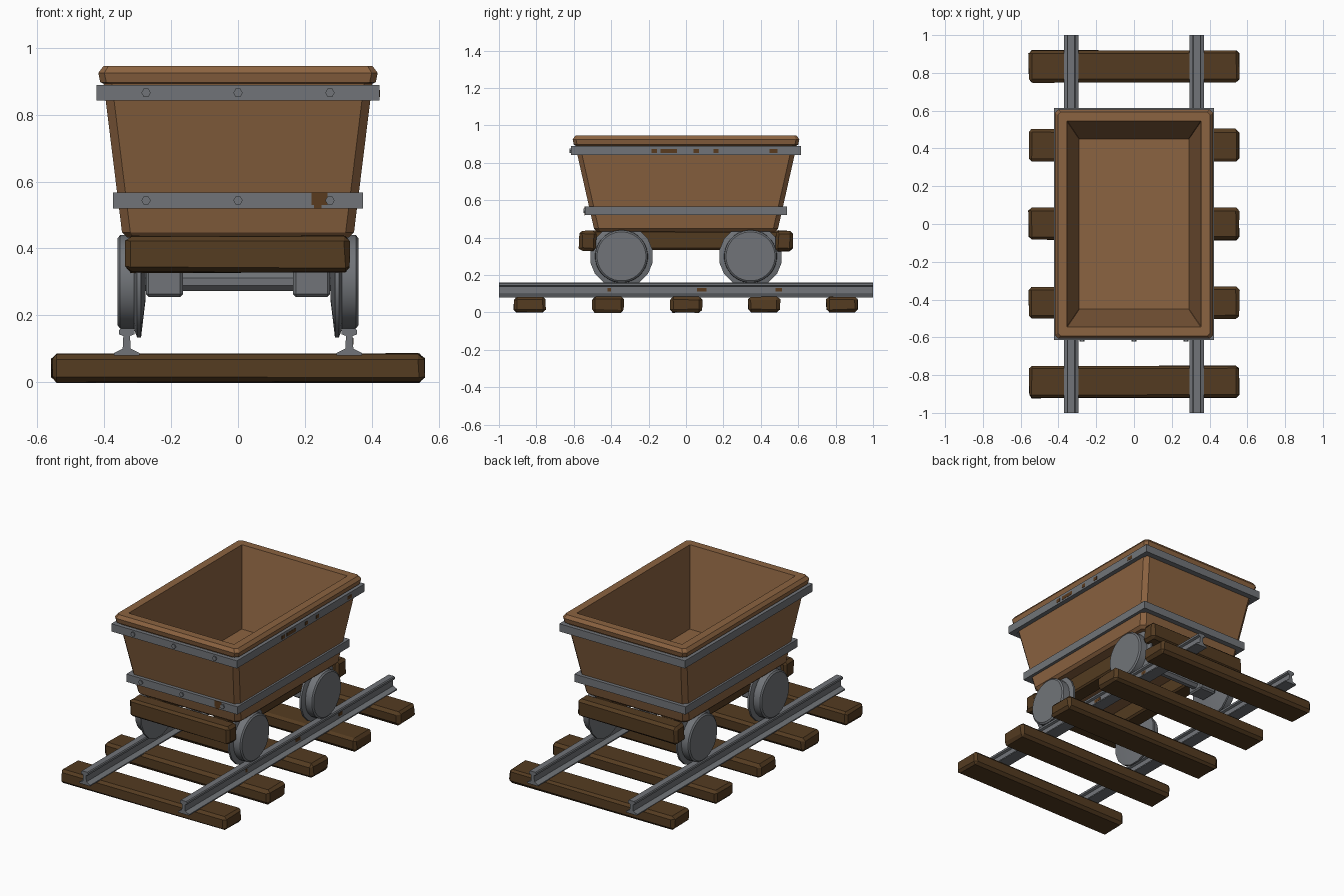
import bpy, bmesh, math, random
from mathutils import Vector

if "Cube" in bpy.data.objects:
    bpy.data.objects.remove(bpy.data.objects["Cube"])

random.seed(4)


def material(name, rgb):
    m = bpy.data.materials.new(name)
    m.diffuse_color = (*rgb, 1)
    m.use_nodes = True
    m.node_tree.nodes["Principled BSDF"].inputs["Base Color"].default_value = m.diffuse_color
    return m


WOOD = material("warm wood", (0.26, 0.125, 0.052))
DARK = material("dark wood", (0.088, 0.044, 0.015))
IRON = material("grey iron", (0.165, 0.175, 0.19))
RUST = material("rust", (0.10, 0.043, 0.013))


def finish(bm, name, mat, smooth=False):
    bmesh.ops.recalc_face_normals(bm, faces=bm.faces[:])
    me = bpy.data.meshes.new(name)
    bm.to_mesh(me)
    bm.free()
    me.materials.append(mat)
    ob = bpy.data.objects.new(name, me)
    bpy.context.collection.objects.link(ob)
    if smooth:
        bpy.ops.object.select_all(action='DESELECT')
        ob.select_set(True)
        bpy.context.view_layer.objects.active = ob
        bpy.ops.object.shade_smooth_by_angle(angle=math.radians(30))
    return ob


def box(name, lo, hi, mat, bevel=0.0, jitter=0.0):
    """Box between two corners, optionally bevelled and slightly uneven."""
    bm = bmesh.new()
    bmesh.ops.create_cube(bm, size=1)
    for v in bm.verts:
        v.co = Vector(lo[i] + (v.co[i] + 0.5) * (hi[i] - lo[i]) for i in range(3))
    if bevel:
        bmesh.ops.bevel(bm, geom=bm.edges[:], offset=bevel, segments=1, affect='EDGES')
    for v in bm.verts:
        v.co += Vector(random.uniform(-jitter, jitter) for _ in range(3))
    return finish(bm, name, mat)


def loft(bm, rings, cap=True, closed=False):
    """Skin a list of equal-length point rings."""
    vs = [[bm.verts.new(p) for p in r] for r in rings]
    n = len(vs[0])
    pairs = list(zip(vs, vs[1:])) + ([(vs[-1], vs[0])] if closed else [])
    for a, b in pairs:
        for i in range(n):
            j = (i + 1) % n
            bm.faces.new((a[i], a[j], b[j], b[i]))
    if cap:
        bm.faces.new(vs[0])
        bm.faces.new(vs[-1])


def chamfered(z, hx, hy, c):
    """Rectangle ring with cut corners."""
    return [(hx, c - hy, z), (hx, hy - c, z), (hx - c, hy, z), (c - hx, hy, z),
            (-hx, hy - c, z), (-hx, c - hy, z), (c - hx, -hy, z), (hx - c, -hy, z)]


def lathe_x(name, profile, sides, y, z, mat):
    """Revolve (x, radius) points round an axis along x."""
    bm = bmesh.new()
    rings = []
    for x, r in profile:
        rings.append([(x, y + r * math.sin(2 * math.pi * (k + .5) / sides),
                       z + r * math.cos(2 * math.pi * (k + .5) / sides)) for k in range(sides)])
    loft(bm, rings)
    return finish(bm, name, mat, smooth=True)


# Sleepers
for i, y in enumerate((-0.835, -0.417, 0, 0.417, 0.835)):
    box(f"sleeper_{i + 1}", (-0.557, y - 0.085, 0.0), (0.557, y + 0.085, 0.085), DARK, 0.016, 0.003)

# Rails
half = [(.038, .08), (.038, .087), (.012, .1), (.01, .138), (.023, .143), (.023, .155), (.018, .16)]
section = half + [(-x, z) for x, z in reversed(half)]
for s, side in ((-1, "left"), (1, "right")):
    bm = bmesh.new()
    loft(bm, [[(s * .333 + x, y, z) for x, z in section] for y in (-1, 1)])
    finish(bm, f"{side}_rail", IRON)

# Wooden bucket: outer wall, lip, inner wall and floor
bm = bmesh.new()
loft(bm, [chamfered(*r) for r in (
    (.432, .33, .475, .02), (.448, .347, .492, .025), (.893, .402, .592, .025),
    (.897, .412, .6, .018), (.925, .418, .606, .018), (.945, .403, .592, .015),
    (.945, .355, .545, .002), (.485, .29, .45, .002))])
finish(bm, "bucket", WOOD)

# Iron bands round the bucket, with bolts on the front
for name, z0, z1, hx, hy in (("upper", .842, .889, .423, .615), ("lower", .52, .567, .374, .54)):
    bm = bmesh.new()
    loft(bm, [[(sx * (hx - t), sy * (hy - t), z) for sx, sy in ((1, -1), (1, 1), (-1, 1), (-1, -1))]
              for t, z in ((0, z0), (0, z1), (.035, z1), (.035, z0))], cap=False, closed=True)
    finish(bm, f"{name}_band", IRON)
    for i, x in enumerate((-.275, 0, .275)):
        bm = bmesh.new()
        loft(bm, [[(x + .014 * math.cos(k * math.pi / 3), y, (z0 + z1) / 2 + .014 * math.sin(k * math.pi / 3))
                   for k in range(6)] for y in (-hy - .007, -hy + .005)])
        finish(bm, f"{name}_bolt_{i + 1}", IRON)

# Rust patches on bands and rail webs
box("rust_front", (.22, -.542, .53), (.268, -.539, .567), RUST)
box("rust_front_tip", (.228, -.542, .519), (.25, -.539, .53), RUST)
for i, (y, w) in enumerate(((-.17, .012), (-.105, .045), (-.065, .02), (.055, .012), (.16, .01), (.468, .025))):
    box(f"rust_side_{i + 1}", (.42, y - w / 2 - .008, .853), (.4245, y + w / 2 + .008, .874), RUST)
for i, (y, w) in enumerate(((-.41, .02), (.085, .05), (.495, .035))):
    box(f"rust_rail_{i + 1}", (.341, y - w / 2, .112), (.345, y + w / 2, .132), RUST)

# Timber underframe
for s, end in ((-1, "front"), (1, "back")):
    box(f"{end}_beam", (-.335, s * .525 - .046, .328), (.335, s * .525 + .046, .437), DARK, .016, .003)
for s, side in ((-1, "left"), (1, "right")):
    box(f"{side}_beam", (s * .22 - .05, -.5, .335), (s * .22 + .05, .5, .438), DARK, .01, .002)

# Wheels, flanges, axles and bearing blocks
for y, end in ((-.345, "front"), (.345, "back")):
    lathe_x(f"{end}_axle", [(-.29, .03), (.29, .03)], 8, y, .3, IRON)
    for s, side in ((-1, "left"), (1, "right")):
        lathe_x(f"{end}_{side}_wheel", [(s * x, r) for x, r in
                ((.36, .131), (.353, .14), (.3, .142))], 32, y, .3, IRON)
        lathe_x(f"{end}_{side}_flange", [(s * x, r) for x, r in
                ((.312, .14), (.302, .17), (.29, .17), (.276, .05))], 16, y, .3, IRON)
        box(f"{end}_{side}_bearing", (s * .22 - .055, y - .055, .255),
            (s * .22 + .055, y + .055, .345), IRON, .008)
